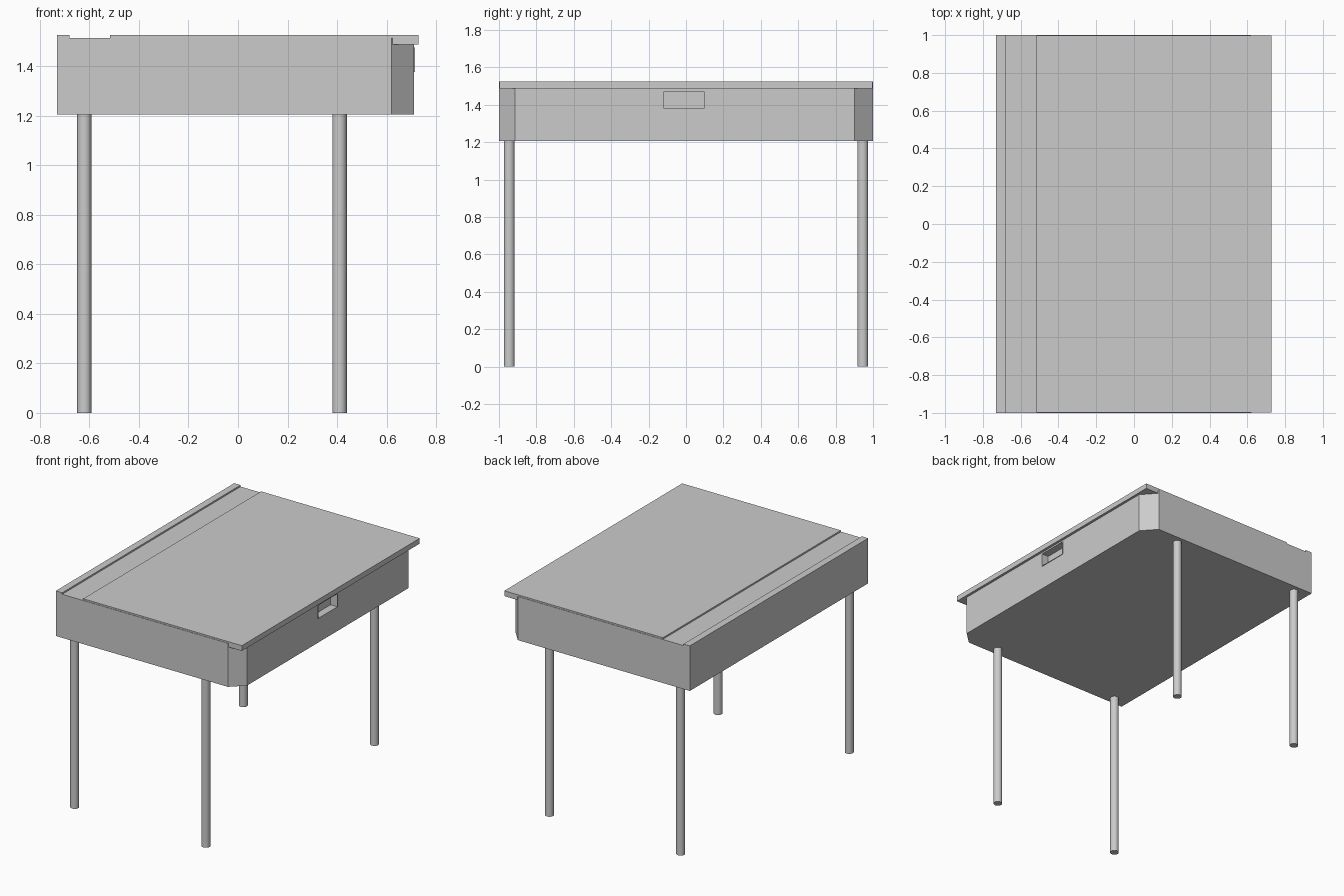
import bpy, bmesh

if "Cube" in bpy.data.objects:
    bpy.data.objects.remove(bpy.data.objects["Cube"])


def prism(name, outline, z0, z1):
    """Extrude an xy outline from z0 up to z1."""
    bm = bmesh.new()
    face = bm.faces.new([bm.verts.new((x, y, z0)) for x, y in outline])
    top = bmesh.ops.extrude_face_region(bm, geom=[face])["geom"]
    bmesh.ops.translate(bm, vec=(0, 0, z1 - z0),
                        verts=[v for v in top if isinstance(v, bmesh.types.BMVert)])
    bmesh.ops.recalc_face_normals(bm, faces=bm.faces)
    mesh = bpy.data.meshes.new(name)
    bm.to_mesh(mesh)
    bm.free()
    obj = bpy.data.objects.new(name, mesh)
    bpy.context.collection.objects.link(obj)
    return obj


def box(name, x0, x1, y0, y1, z0, z1):
    return prism(name, [(x0, y0), (x1, y0), (x1, y1), (x0, y1)], z0, z1)


def cut(obj, cutter):
    mod = obj.modifiers.new("cut", "BOOLEAN")
    mod.object = cutter
    mod.solver = "EXACT"
    cutter.hide_render = True
    cutter.hide_set(True)


# Desk box with clipped corners on the opening side
body = prism("desk_box", [(-0.73, -1), (0.62, -1), (0.71, -0.915),
                          (0.71, 0.9), (0.62, 1), (-0.73, 1)], 1.205, 1.514)

# Finger recess with a thin raised surround
recess = box("recess_cutter", 0.66, 0.8, -0.117, 0.095, 1.38, 1.472)
surround = box("recess_surround", 0.70, 0.714, -0.12, 0.098, 1.377, 1.475)
cut(body, recess)
cut(surround, recess)

# Rear rail beside the pencil tray
box("rear_rail", -0.73, -0.68, -1, 1, 1.50, 1.525)

# Lid, overhanging the opening side
box("lid", -0.517, 0.728, -0.997, 0.997, 1.487, 1.525)

# Round legs
for side, x in (("rear", -0.62), ("front", 0.41)):
    for end, y in (("left", -0.945), ("right", 0.945)):
        bpy.ops.mesh.primitive_cylinder_add(vertices=24, radius=0.029, depth=1.21,
                                            location=(x, y, 0.605))
        bpy.context.object.name = f"{side}_{end}_leg"
        bpy.ops.object.shade_smooth_by_angle()
